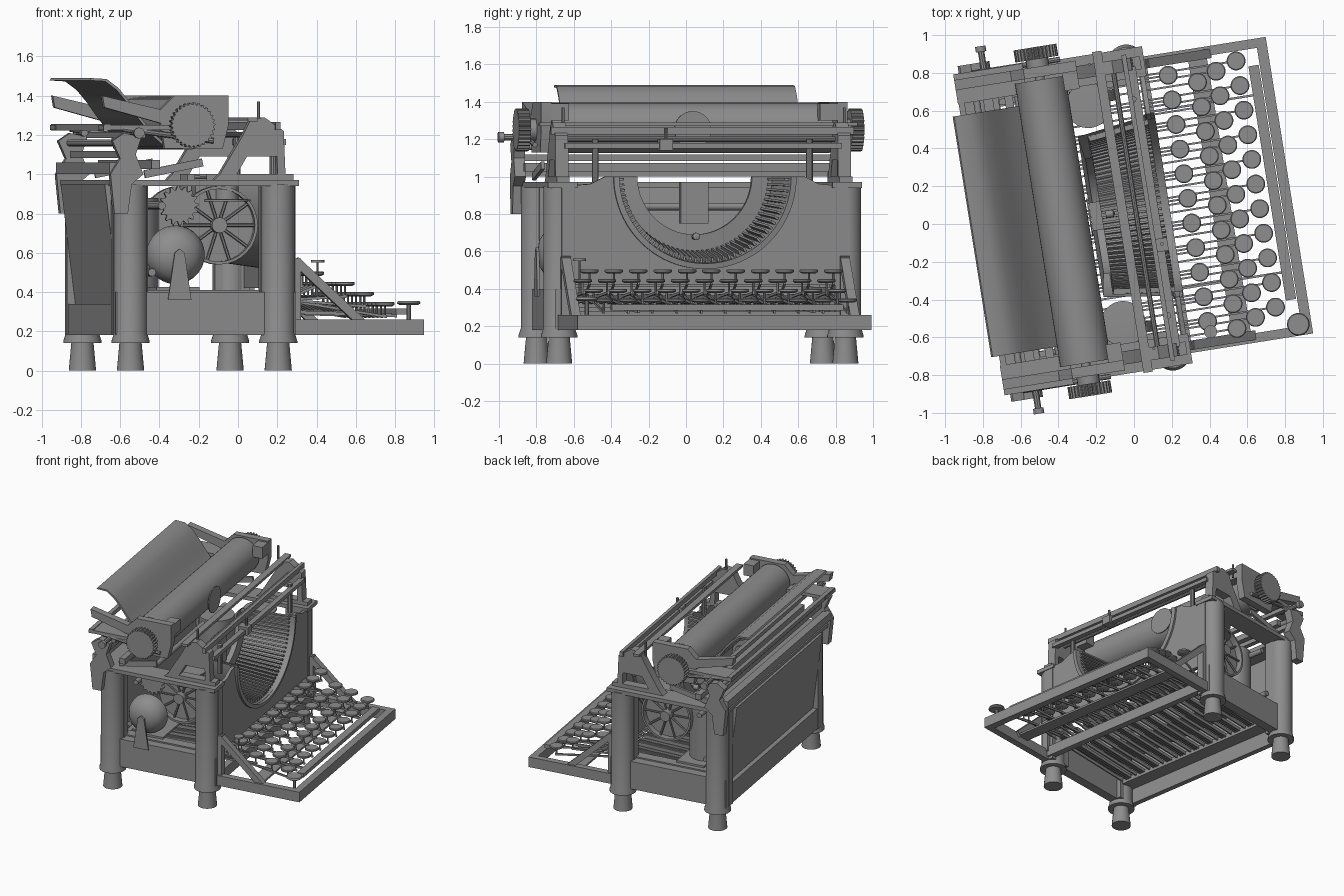
import bpy, bmesh
from math import sin, cos, pi, radians
from mathutils import Matrix, Vector

if "Cube" in bpy.data.objects:
    bpy.data.objects.remove(bpy.data.objects["Cube"])

# Local frame: u = forward, w = sideways, z = up; the machine is turned 9 degrees
M = Matrix.Rotation(radians(9.1), 4, 'Z') @ Matrix.Translation((0, 0.073, 0))
AX = {'u': ((0, 1, 0), (0, 0, 1), (1, 0, 0)), 'w': ((1, 0, 0), (0, 0, 1), (0, 1, 0)),
      'z': ((1, 0, 0), (0, 1, 0), (0, 0, 1))}
dark = bpy.data.materials.new("dark_enamel")
dark.diffuse_color = (.27, .27, .27, 1)
dark.use_nodes = True
dark.node_tree.nodes["Principled BSDF"].inputs["Base Color"].default_value = dark.diffuse_color

def done(bm, name):
    bmesh.ops.remove_doubles(bm, verts=bm.verts, dist=1e-5)
    bmesh.ops.recalc_face_normals(bm, faces=bm.faces)
    me = bpy.data.meshes.new(name)
    bm.to_mesh(me)
    me.materials.append(dark)
    ob = bpy.data.objects.new(name, me)
    ob.matrix_world = M
    bpy.context.collection.objects.link(ob)

def prism(bm, pts, a, b, axis='w'):
    """Extrude a 2D outline from a to b along an axis."""
    e1, e2, e3 = (Vector(v) for v in AX[axis])
    lo = [bm.verts.new(e1 * p + e2 * q + e3 * a) for p, q in pts]
    hi = [bm.verts.new(e1 * p + e2 * q + e3 * b) for p, q in pts]
    bm.faces.new(lo); bm.faces.new(hi[::-1])
    for i in range(len(pts)):
        j = (i + 1) % len(pts)
        bm.faces.new((lo[i], lo[j], hi[j], hi[i]))

def box(bm, u0, u1, w0, w1, z0, z1):
    prism(bm, [(u0, w0), (u1, w0), (u1, w1), (u0, w1)], z0, z1, 'z')

def beam(bm, p, q, t, a, b):
    """Flat strut between two (u, z) points."""
    d = Vector((q[0] - p[0], q[1] - p[1])).normalized() * t / 2
    prism(bm, [(p[0] - d.y, p[1] + d.x), (q[0] - d.y, q[1] + d.x),
               (q[0] + d.y, q[1] - d.x), (p[0] + d.y, p[1] - d.x)], a, b)

def lathe(bm, c, axis, prof, n=24, a0=0, a1=2 * pi):
    """Spin (radius, height) points about an axis through c."""
    e1, e2, e3 = (Vector(v) for v in AX[axis])
    c, prev = Vector(c), None
    for i in range(n + 1):
        a = a0 + (a1 - a0) * i / n
        d = e1 * cos(a) + e2 * sin(a)
        ring = [bm.verts.new(c + d * r + e3 * h) for r, h in prof]
        if prev:
            for k in range(len(ring) - 1):
                bm.faces.new((prev[k], prev[k + 1], ring[k + 1], ring[k]))
        prev = ring

def rod(bm, p, q, r, n=8):
    p, q = Vector(p), Vector(q)
    d = q - p
    m = Matrix.Translation((p + q) / 2) @ d.to_track_quat('Z', 'Y').to_matrix().to_4x4()
    bmesh.ops.create_cone(bm, cap_ends=True, segments=n, radius1=r, radius2=r, depth=d.length, matrix=m)

def gear(bm, u, z, w0, w1, r, n, depth):
    pts = []
    for i in range(n * 4):
        a, k = 2 * pi * i / (n * 4), r if i % 4 < 2 else r - depth
        pts.append((u + k * cos(a), z + k * sin(a)))
    prism(bm, pts, w0, w1)

# Feet, flared collars and corner columns
feet, cols = bmesh.new(), bmesh.new()
for u in (-0.667, 0.095):
    for w in (-0.775, 0.775):
        lathe(feet, (u, w, 0), 'z', [(0, 0), (.07, 0), (.057, .14), (.057, .17), (0, .17)])
        lathe(cols, (u, w, 0), 'z', [(0, .14), (.098, .14), (.098, .15), (.085, .19), (.085, .95), (0, .95)])
        s = 1 if w > 0 else -1
        box(cols, u - .09, u + .09, w - s * .07, w, .18, .95)
done(feet, "feet"); done(cols, "corner_columns")

# Base rails and top frame
b = bmesh.new()
for s in (-1, 1):
    box(b, -.75, .18, s * .74, s * .81, .18, .40)
    box(b, -.70, .14, s * .66, s * .74, .38, .41)
box(b, -.75, -.71, -.78, .78, .18, .34)
done(b, "base_rails")
b = bmesh.new()
for s in (-1, 1):
    box(b, -.77, .19, s * .69, s * .85, .94, .97)
box(b, -.77, -.6, -.7, .7, .94, .97)
done(b, "top_frame")
b = bmesh.new()
prism(b, [(-.71, .30), (-.79, .95), (-.75, .95), (-.67, .30)], -.71, .71)
done(b, "back_panel")

# Front panel with the half-round opening
b = bmesh.new()
arc = [(.49 * cos(pi * i / 32), 1.0 - .46 * sin(pi * i / 32)) for i in range(33)]
prism(b, [(-.76, .42), (-.76, .95), (-.62, .96), (-.54, 1.0)] + arc[::-1] +
      [(.54, 1.0), (.62, .96), (.76, .95), (.76, .42)], .155, .18, 'u')
done(b, "front_panel")

# Type basket: lip, dish, segment and type bars
b = bmesh.new()
lathe(b, (0, 0, 1), 'u', [(.495, .15), (.495, .195), (.465, .2), (.46, .15), (.42, -.17), (.31, -.16),
                          (.31, -.2), (.43, -.22), (.48, .14), (.495, .15)], 40, -pi, 0)
done(b, "type_basket")
b = bmesh.new()
for i in range(46):
    a = -pi + pi * (i + .5) / 46
    side = Vector((0, -sin(a), cos(a))) * .006
    rad = Vector((0, cos(a), sin(a)))
    p = [Vector((u, 0, 1)) + rad * r for r, u in ((.464, .16), (.435, .16), (.395, -.16), (.425, -.17))]
    lo, hi = [b.verts.new(v - side) for v in p], [b.verts.new(v + side) for v in p]
    b.faces.new(lo); b.faces.new(hi)
    for k in range(4):
        b.faces.new((lo[k], lo[k - 1], hi[k - 1], hi[k]))
done(b, "type_bars")
b = bmesh.new()
box(b, -.22, -.16, -.075, .075, .75, .97)
lathe(b, (-.14, 0, .68), 'u', [(0, 0), (.02, 0), (.02, .04), (0, .05)], 12)
done(b, "type_guide")

# Keyboard frame with triangular side braces
b = bmesh.new()
box(b, .79, .845, -.795, .795, .18, .26)
for s in (-1, 1):
    box(b, .15, .80, s * .745, s * .795, .18, .26)
    beam(b, (.185, .56), (.53, .24), .045, s * .73, s * .78)
    beam(b, (.195, .57), (.195, .24), .035, s * .73, s * .78)
done(b, "keyboard_frame")
b = bmesh.new()
box(b, .42, .52, -.75, .75, .235, .25)
box(b, .15, .2, -.75, .75, .2, .28)
box(b, -.68, -.6, -.75, .75, .3, .34)
done(b, "lever_guides")

# Four rows of round keys on long levers
keys, levers = bmesh.new(), bmesh.new()
for row, (u, w0) in enumerate(((.303, -.644), (.451, -.705), (.557, -.663), (.67, -.626))):
    z = .49 - row * .052
    for i in range(11):
        w = w0 + i * .132
        lathe(keys, (u, w, z), 'z', [(0, -.008), (.035, -.008), (.05, 0), (.05, .01), (.045, .014), (0, .014)], 20)
        rod(levers, (u, w, z), (u, w, z - .06), .006, 6)
        beam(levers, (-.64, .33), (.15, .36), .025, w - .005, w + .005)
        beam(levers, (.15, .36), (u + .01, z - .06), .014, w - .005, w + .005)
lathe(keys, (.31, -.70, .55), 'z', [(0, 0), (.035, 0), (.035, .012), (0, .012)], 16)
rod(levers, (.31, -.70, .55), (.31, -.70, .36), .006, 6)
lathe(keys, (.775, -.735, .335), 'z', [(0, 0), (.05, 0), (.06, .008), (.055, .02), (0, .02)], 24)
rod(levers, (.775, -.735, .34), (.775, -.735, .25), .012, 8)
done(keys, "keys"); done(levers, "key_levers")
b = bmesh.new()
box(b, .73, .785, -.6, .655, .285, .315)
for w in (-.45, .5):
    beam(b, (.15, .3), (.76, .28), .018, w - .006, w + .006)
done(b, "space_bar")

# Side mechanism: bell with bracket, gear, spoked wheels, shafts
b = bmesh.new()
lathe(b, (-.42, -.70, .59), 'w', [(.15, .02), (.145, -.02), (.12, -.065), (.075, -.095), (0, -.11)], 28)
prism(b, [(-.48, .36), (-.445, .6), (-.42, .62), (-.395, .6), (-.36, .36)], -.82, -.805)
done(b, "bell")
b = bmesh.new()
gear(b, -.40, .84, -.68, -.65, .1, 16, .018)
done(b, "escapement_gear")
b = bmesh.new()
for w in (-.62, .62):
    lathe(b, (-.19, w, .74), 'w', [(.2, -.03), (.2, .03), (.185, .03), (.185, -.03), (.2, -.03)], 32)
    lathe(b, (-.19, w, .74), 'w', [(0, -.05), (.04, -.05), (.04, .05), (0, .05)], 16)
    rod(b, (-.19, w * .97, .74), (-.19, w * .95, .74), .19, 32)
    for i in range(10):
        a = 2 * pi * i / 10
        rod(b, (-.19, w, .74), (-.19 + .19 * cos(a), w, .74 + .19 * sin(a)), .008, 6)
done(b, "spoked_wheels")
b = bmesh.new()
rod(b, (-.45, .5, .42), (-.45, .5, .88), .13, 28)
rod(b, (-.5, -.74, .84), (-.5, .74, .84), .02, 12)
rod(b, (-.55, -.74, .5), (-.55, .74, .5), .02, 12)
box(b, -.52, -.3, -.7, .7, .41, .425)
done(b, "spring_drum_and_shafts")

# Ribbon spools beside the basket
b = bmesh.new()
for s in (-1, 1):
    lathe(b, (-.14, s * .585, .86), 'z', [(0, 0), (.12, 0), (.12, .012), (.06, .015), (.06, .08),
                                          (.12, .083), (.12, .095), (0, .1)], 28)
done(b, "ribbon_spools")

# Front brackets and rails carrying the carriage
b = bmesh.new()
for s in (-1, 1):
    w0, w1 = s * .73, s * .80
    prism(b, [(-.24, .97), (-.21, 1.0), (-.09, 1.2), (-.05, 1.28), (.02, 1.29), (.12, 1.22), (.12, 1.09),
              (-.07, 1.09), (-.14, .97)], w0, w1)
    beam(b, (.11, .97), (.10, 1.2), .04, w0, w1)
    beam(b, (.17, .985), (-.2, .985), .03, w0, w1)
    rod(b, (.1, s * .58, .97), (.1, s * .58, 1.2), .018, 10)
done(b, "carriage_brackets")
b = bmesh.new()
box(b, -.075, -.025, -.86, .86, 1.27, 1.29)
box(b, .075, .10, -.82, .82, 1.225, 1.265)
box(b, .10, .14, -.75, .75, 1.15, 1.18)
rod(b, (.02, -.8, 1.2), (.02, .8, 1.2), .014, 10)
box(b, .08, .16, -.24, -.17, 1.14, 1.2)
rod(b, (.13, -.2, 1.15), (.13, -.2, 1.26), .01, 8)
for w, u in ((-.74, 0), (.8, -.1)):
    rod(b, (u, w, 1.26), (u, w, 1.37), .008, 6)
done(b, "front_rails")

# Platen roller with toothed knobs, print-point card
b = bmesh.new()
lathe(b, (-.37, 0, 1.26), 'w', [(0, -.76), (.135, -.76), (.135, .76), (0, .76)], 40)
rod(b, (-.37, -.9, 1.25), (-.37, .9, 1.25), .025, 12)
done(b, "platen")
b = bmesh.new()
for s in (-1, 1):
    gear(b, -.37, 1.25, s * .87, s * .935, .115, 30, .01)
    rod(b, (-.37, s * .83, 1.25), (-.37, s * .875, 1.25), .06, 20)
done(b, "platen_knobs")
b = bmesh.new()
lathe(b, (-.225, 0, 1.25), 'u', [(0, -.004), (.1, -.004), (.1, .004), (0, .004)], 32)
done(b, "card_holder")

# Carriage ends, rear hangers, release rods
b = bmesh.new()
for s in (-1, 1):
    prism(b, [(-.82, 1.40), (-.81, 1.34), (-.52, 1.26), (-.5, 1.13), (-.2, 1.13), (-.17, 1.25), (-.17, 1.40),
              (-.45, 1.40), (-.52, 1.33)], s * .775, s * .83)
    box(b, -.25, -.17, s * .68, s * .775, 1.3, 1.39)
    box(b, -.82, -.45, s * .7, s * .86, 1.225, 1.25)
done(b, "carriage_ends")
b = bmesh.new()
for s in (-1, 1):
    prism(b, [(-.77, .8), (-.7, .8), (-.68, .95), (-.62, 1.0), (-.66, 1.1), (-.63, 1.19), (-.72, 1.21), (-.78, 1.17),
              (-.74, 1.08), (-.79, 1.0)], s * .84, s * .90)
    rod(b, (-.655, s * .78, 1.21), (-.655, s * .985, 1.21), .018, 10)
    rod(b, (-.655, s * .955, 1.21), (-.655, s * .985, 1.21), .028, 12)
    rod(b, (-.72, s * .85, 1.23), (-.25, s * .85, 1.17), .014, 8)
    beam(b, (-.6, 1.0), (-.3, 1.06), .04, s * .79, s * .81)
done(b, "rear_hangers")
b = bmesh.new()
for u, z, t in ((-.76, 1.03, .03), (-.7, 1.1, .018), (-.55, 1.05, .022), (-.8, 1.24, .016), (-.62, 1.2, .016)):
    box(b, u - t, u + t, -.86, .86, z - t, z + t)
rod(b, (-.72, -.84, 1.16), (-.72, .84, 1.16), .018, 12)
done(b, "carriage_rails")

# Curved paper table behind the platen
b = bmesh.new()
top = [(-.85, 1.49), (-.77, 1.485), (-.71, 1.44), (-.66, 1.38), (-.61, 1.31), (-.54, 1.22), (-.46, 1.15)]
prism(b, top + [(u - .008, z - .012) for u, z in top[::-1]], -.65, .64)
done(b, "paper_table")

for o in bpy.data.objects:
    o.select_set(True)
bpy.context.view_layer.objects.active = bpy.data.objects["feet"]
bpy.ops.object.shade_smooth_by_angle(angle=radians(35))
